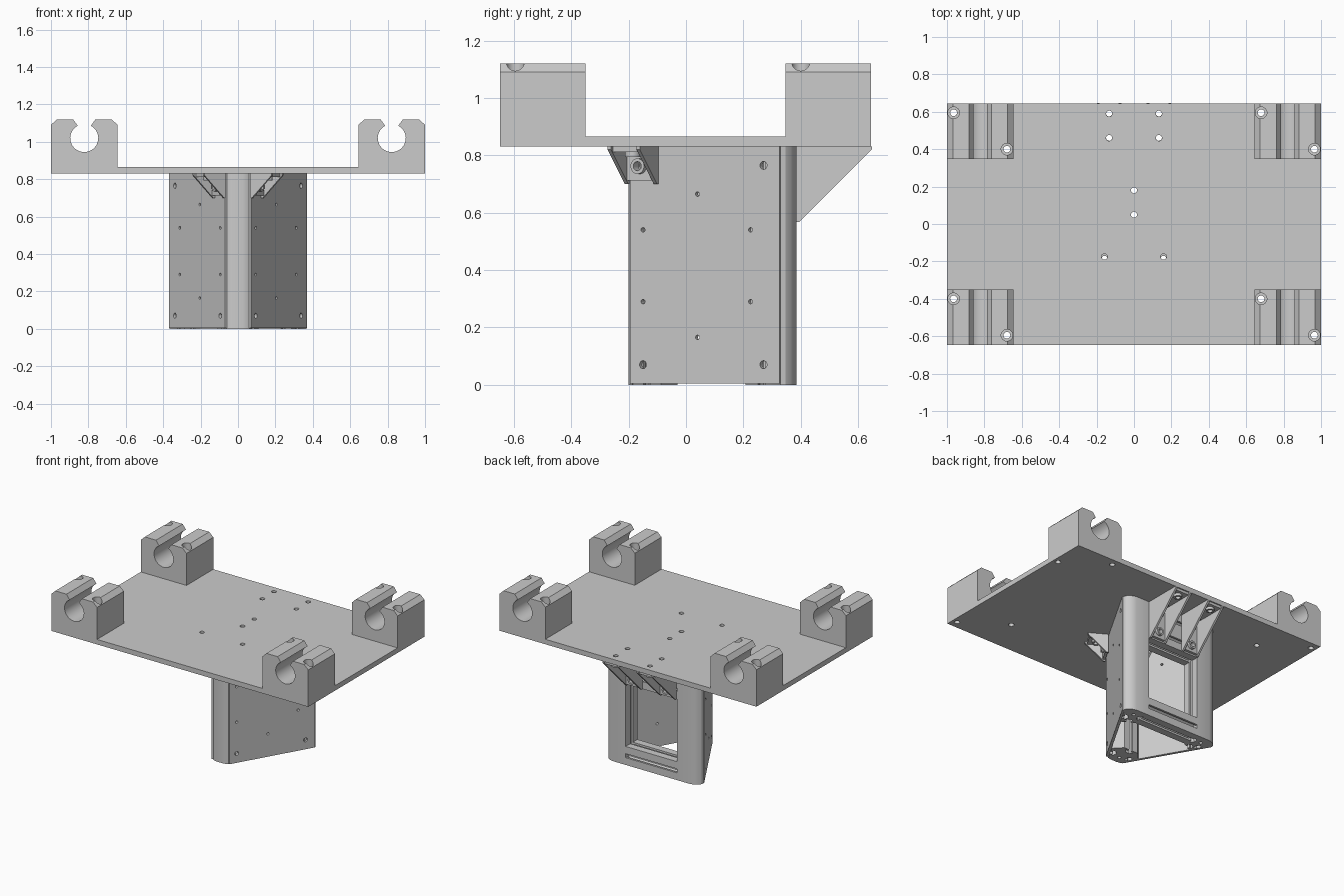
import bpy, bmesh, math
from mathutils import Vector, Matrix

if "Cube" in bpy.data.objects:
    bpy.data.objects.remove(bpy.data.objects["Cube"])

X, Y, Z = Vector((1, 0, 0)), Vector((0, 1, 0)), Vector((0, 0, 1))


def frame(origin, a, b):
    """Matrix whose local axes are a, b and a x b."""
    m = Matrix((a, b, a.cross(b))).transposed().to_4x4()
    m.translation = origin
    return m


def prism(bm, pts, depth, m=Matrix()):
    lo = [bm.verts.new(m @ Vector((p[0], p[1], 0))) for p in pts]
    hi = [bm.verts.new(m @ Vector((p[0], p[1], depth))) for p in pts]
    n = len(pts)
    bm.faces.new(lo[::-1])
    bm.faces.new(hi)
    for i in range(n):
        bm.faces.new((lo[i], lo[(i + 1) % n], hi[(i + 1) % n], hi[i]))


def rect(x0, x1, y0, y1):
    return [(x0, y0), (x1, y0), (x1, y1), (x0, y1)]


def circle(x, y, r, n=24):
    return [(x + r * math.cos(math.tau * i / n), y + r * math.sin(math.tau * i / n)) for i in range(n)]


def make(name, bm):
    bmesh.ops.recalc_face_normals(bm, faces=bm.faces)
    me = bpy.data.meshes.new(name)
    bm.to_mesh(me)
    bm.free()
    ob = bpy.data.objects.new(name, me)
    bpy.context.collection.objects.link(ob)
    return ob


def activate(ob):
    bpy.ops.object.select_all(action='DESELECT')
    ob.select_set(True)
    bpy.context.view_layer.objects.active = ob


def drill(ob, holes, start, depth, m=Matrix()):
    """Cut round holes (x, y, r) along the local z of m."""
    bm = bmesh.new()
    for h in holes:
        prism(bm, circle(*h), depth, m @ Matrix.Translation((0, 0, start)))
    cutter = make("hole_cutter", bm)
    cutter.hide_render = True
    mod = ob.modifiers.new("holes", 'BOOLEAN')
    mod.operation, mod.solver, mod.object = 'DIFFERENCE', 'EXACT', cutter
    mod.use_self = True
    activate(ob)
    bpy.ops.object.modifier_apply(modifier=mod.name)
    bpy.data.objects.remove(cutter)


def finish(ob, mirror=False):
    if mirror:
        mod = ob.modifiers.new("mirror", 'MIRROR')
        mod.use_mirror_merge = False
    activate(ob)
    bpy.ops.object.shade_smooth_by_angle(angle=math.radians(25))


def slotted(pts, slots):
    """Counter-clockwise outline with T-slots: slots = {edge index: count}."""
    shape = [(-.014, 0), (-.014, .014), (-.031, .014), (-.014, .038),
             (.014, .038), (.031, .014), (.014, .014), (.014, 0)]
    out = []
    for i, p in enumerate(pts):
        a, b = Vector(p), Vector(pts[(i + 1) % len(pts)])
        out.append(a)
        d = (b - a).normalized()
        inward = Vector((-d.y, d.x))
        n = slots.get(i, 0)
        for k in range(n):
            c = a.lerp(b, (k + .5) / n)
            out += [c + d * u + inward * v for u, v in shape]
    return out


TOP = .83

# clamp blocks with open round bores
block_holes = []
arc = [math.radians(62 - 304 * i / 30) for i in range(31)]
profile = ([(-.178, .865), (.178, .865), (.178, 1.09), (.147, 1.12), (.06, 1.12)]
           + [(.075 * math.cos(t), 1.02 + .075 * math.sin(t)) for t in arc]
           + [(-.06, 1.12), (-.147, 1.12), (-.178, 1.09)])
for side, cx in (("left", -.822), ("right", .822)):
    for end, yb in (("back", .645), ("front", -.35)):
        bm = bmesh.new()
        prism(bm, profile, .298, frame((cx, yb, 0), X, Z))
        ob = make(f"clamp_block_{end}_{side}", bm)
        spots = [(cx - .1425, yb - .05), (cx + .1425, yb - .245)]
        drill(ob, [(x, y, .031) for x, y in spots], 1.06, .2)
        drill(ob, [(x, y, .018) for x, y in spots], .8, .4)
        block_holes += [(x, y, .018) for x, y in spots]
        finish(ob)

# carriage plate
bm = bmesh.new()
prism(bm, rect(-1, 1, -.648, .645), .035, Matrix.Translation((0, 0, TOP)))
plate = make("carriage_plate", bm)
spots = [(0, .18), (0, .05)] + [(s * x, y) for s in (-1, 1) for x, y in ((.133, .59), (.133, .46), (.158, -.175))]
drill(plate, block_holes + [(x, y, .016) for x, y in spots], .8, .1)
finish(plate)

# side panels, at 60 degrees to the back
along, out = Vector((.5, .866, 0)), Vector((.866, -.5, 0))
pm = frame((.069, -.195, 0), along, Z)
bm = bmesh.new()
prism(bm, rect(0, .602, .004, TOP), -.018, pm)
panel = make("side_panels", bm)
holes = [(-.15, .07, .014), (.27, .07, .014), (-.15, .765, .014), (.27, .765, .014), (.04, .665, .008), (.04, .165, .008)]
holes += [(y, z, .008) for y in (-.15, .225) for z in (.29, .54)]
drill(panel, [((y + .195) / .866, z, r) for y, z, r in holes], -.05, .1, pm)
finish(panel, True)

# rear corner posts
bm = bmesh.new()
prism(bm, slotted([(.2, .385), (.2, .255), (.285, .207), (.349, .318), (.366, .33), (.362, .347),
                   (.347, .365), (.325, .378), (.30, .385)], {0: 1, 1: 1, 2: 1}), TOP)
post = make("rear_posts", bm)
drill(post, [(.277, .327, .012)], -.1, 1.1)
finish(post, True)

# front corner post
half = [(.025, -.2), (.05, -.195), (.063, -.186), (.053, -.184), (.109, -.087), (.055, -.03)]
bm = bmesh.new()
prism(bm, slotted(half + [(-x, y) for x, y in reversed(half)], {3: 1, 5: 1, 7: 1}), TOP)
post = make("front_post", bm)
drill(post, [(0, -.145, .012)], -.1, 1.1)
finish(post)

# rear cross rails
for name, z0, z1, n in (("lower_rail", .0, .13, 1), ("upper_rail", .57, TOP, 2)):
    bm = bmesh.new()
    prism(bm, slotted(rect(.255, .385, z0, z1), {0: 1, 1: n, 2: 1, 3: n}), .4, frame((-.2, 0, 0), Y, Z))
    finish(make(name, bm))


# gusset brackets joining the column to the plate
def bracket(name, origin, u, size, spots, mirror):
    origin = Vector(origin)
    m = frame(origin, u, -Z)
    v = u.cross(-Z)
    tri = [(0, 0), (size, 0), (size, .01), (.01, size), (0, size)]
    ell = [(0, 0), (size - .012, 0), (size - .012, .018), (.018, .018), (.018, size - .012), (0, size - .012)]
    bm = bmesh.new()
    for w in (-.065, .051):
        prism(bm, tri, .014, m @ Matrix.Translation((0, 0, w)))
    prism(bm, ell, .106, m @ Matrix.Translation((0, 0, -.053)))
    down, flat = frame(origin, u, v), frame(origin, v, -Z)
    if down.col[2].z > 0:
        down = frame(origin, u, -v)
    if Vector(flat.col[2][:3]).dot(u) < 0:
        flat = frame(origin, -v, -Z)
    for s in spots:
        prism(bm, circle(s, 0, .027), .026, down @ Matrix.Translation((0, 0, .01)))
        prism(bm, circle(0, s, .027), .026, flat @ Matrix.Translation((0, 0, .01)))
    ob = make(name, bm)
    drill(ob, [(s, 0, .016) for s in spots], -.01, .06, down)
    drill(ob, [(0, s, .016) for s in spots], -.01, .06, flat)
    finish(ob, mirror)


bracket("rear_brackets", (.133, .386, TOP), Y, .262, (.075, .205), True)
bracket("inner_bracket", (0, -.028, TOP), Y, .262, (.078, .208), False)
bracket("front_brackets", (.098, -.152, TOP), out, .13, (.068,), True)
